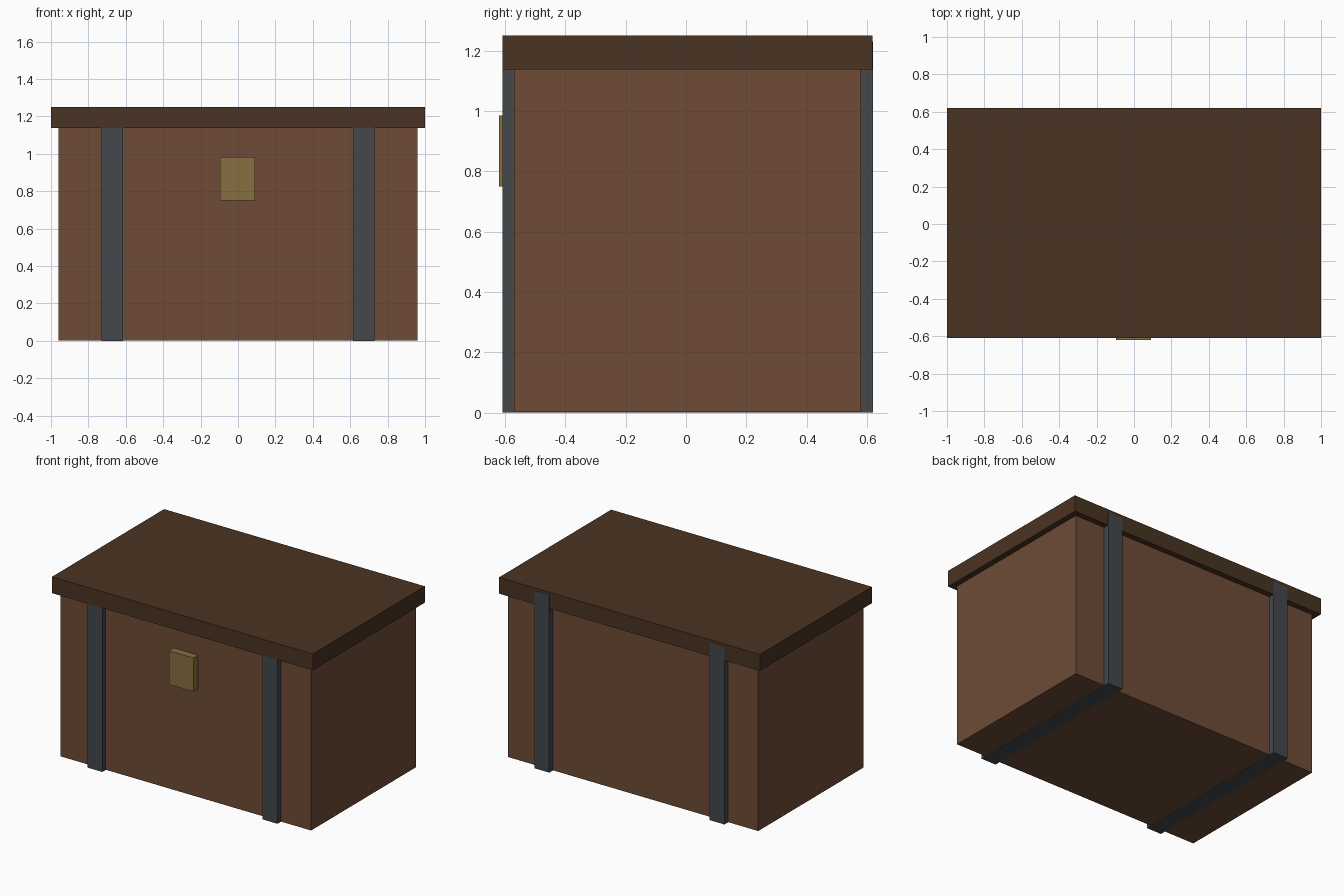
import bpy

if "Cube" in bpy.data.objects:
    bpy.data.objects.remove(bpy.data.objects["Cube"])


def material(name, srgb):
    m = bpy.data.materials.new(name)
    lin = [((c / 255 + 0.055) / 1.055) ** 2.4 for c in srgb]
    m.diffuse_color = (*lin, 1)
    m.use_nodes = True
    m.node_tree.nodes["Principled BSDF"].inputs["Base Color"].default_value = m.diffuse_color
    return m


def box(name, lo, hi, mat):
    bpy.ops.mesh.primitive_cube_add(size=1, location=[(a + b) / 2 for a, b in zip(lo, hi)])
    ob = bpy.context.object
    ob.name = name
    ob.scale = [b - a for a, b in zip(lo, hi)]
    bpy.ops.object.transform_apply(location=False, rotation=False, scale=True)
    ob.data.materials.append(mat)
    return ob


wood = material("brown wood", (110, 75, 54))
dark_wood = material("dark wood", (74, 51, 34))
iron = material("grey iron", (67, 72, 76))
brass = material("dull brass", (135, 111, 65))

# Chest body and overhanging lid
box("chest_body", (-0.96, -0.57, 0.001), (0.96, 0.58, 1.14), wood)
box("lid", (-1, -0.609, 1.137), (1, 0.619, 1.25), dark_wood)

# Iron straps wrap the body and run up the back of the lid
for side, x in (("left", -0.672), ("right", 0.672)):
    box(side + "_strap", (x - 0.057, -0.608, 0), (x + 0.057, 0.62, 1.23), iron)

# Latch plate on the front
box("latch", (-0.095, -0.62, 0.75), (0.092, -0.56, 0.984), brass)
